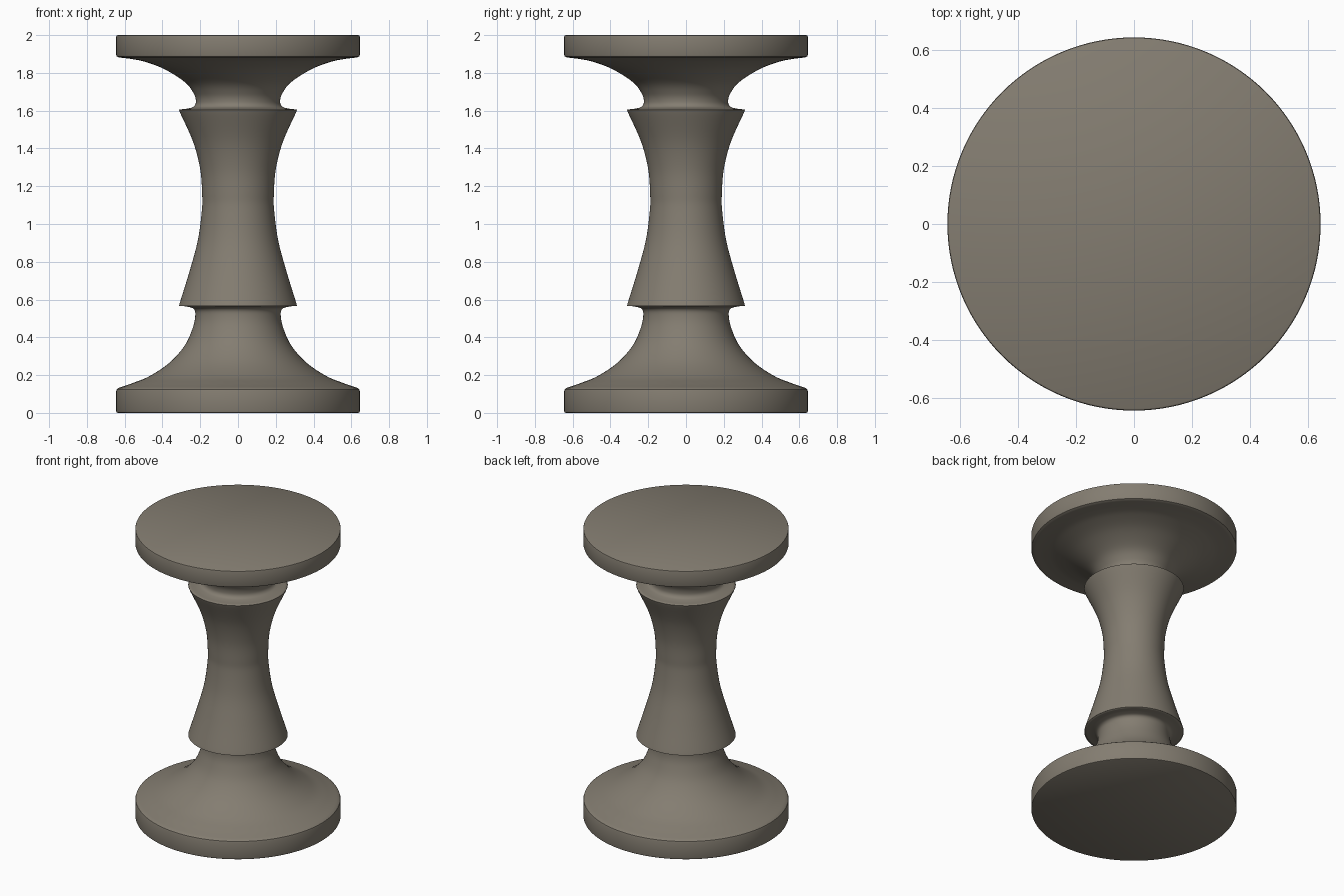
import bpy, bmesh, math
from mathutils import Vector

if "Cube" in bpy.data.objects:
    bpy.data.objects.remove(bpy.data.objects["Cube"])

SEGMENTS = 128
stone = bpy.data.materials.new("warm_grey_stone")
stone.diffuse_color = (0.23, 0.205, 0.165, 1)
stone.use_nodes = True
stone.node_tree.nodes["Principled BSDF"].inputs["Base Color"].default_value = stone.diffuse_color


def smooth_curve(pts, steps=6):
    """Catmull-Rom curve through (radius, height) points."""
    p = [Vector(q) for q in pts]
    p = [2 * p[0] - p[1]] + p + [2 * p[-1] - p[-2]]
    out = []
    for a, b, c, d in zip(p, p[1:], p[2:], p[3:]):
        for i in range(steps):
            t = i / steps
            out.append(0.5 * (2 * b + (c - a) * t + (2 * a - 5 * b + 4 * c - d) * t * t
                              + (3 * b - a - 3 * c + d) * t ** 3))
    return out + [p[-2]]


def lathe(name, profile):
    """Revolve a bottom-to-top profile around z and cap both ends."""
    bm = bmesh.new()
    rings = []
    for r, z in profile:
        rings.append([bm.verts.new((r * math.cos(2 * math.pi * k / SEGMENTS),
                                    r * math.sin(2 * math.pi * k / SEGMENTS), z))
                      for k in range(SEGMENTS)])
    for lo, hi in zip(rings, rings[1:]):
        for k in range(SEGMENTS):
            n = (k + 1) % SEGMENTS
            bm.faces.new((lo[k], lo[n], hi[n], hi[k]))
    bm.faces.new(rings[0][::-1])
    bm.faces.new(rings[-1])
    mesh = bpy.data.meshes.new(name)
    bm.to_mesh(mesh)
    bm.free()
    mesh.materials.append(stone)
    ob = bpy.data.objects.new(name, mesh)
    bpy.context.collection.objects.link(ob)
    bpy.context.view_layer.objects.active = ob
    ob.select_set(True)
    bpy.ops.object.shade_smooth_by_angle(angle=math.radians(35))
    ob.select_set(False)


# bottom disc with softened rims
base = [(0.638, 0), (0.643, 0.003), (0.645, 0.01), (0.645, 0.115), (0.642, 0.125), (0.632, 0.132)]
# flare rising from the base into the lower neck
lower_flare = smooth_curve([(0.632, 0.132), (0.56, 0.157), (0.466, 0.196), (0.36, 0.268), (0.28, 0.36),
                            (0.238, 0.455), (0.226, 0.52), (0.234, 0.55), (0.262, 0.561), (0.302, 0.567)])
# waisted shaft between the two lips
shaft = smooth_curve([(0.309, 0.572), (0.308, 0.583), (0.254, 0.758), (0.212, 0.917), (0.191, 1.076),
                      (0.19, 1.16), (0.2, 1.29), (0.238, 1.436), (0.307, 1.59), (0.309, 1.602)])
# upper neck opening out to the top disc
upper_flare = smooth_curve([(0.302, 1.607), (0.262, 1.612), (0.234, 1.622), (0.223, 1.647), (0.234, 1.69),
                            (0.28, 1.75), (0.386, 1.818), (0.49, 1.858), (0.56, 1.873), (0.632, 1.882)])
# top disc
cap = [(0.642, 1.887), (0.645, 1.895), (0.645, 1.99), (0.643, 1.997), (0.638, 2.0)]

lathe("turned_pedestal", base + lower_flare[1:] + shaft + upper_flare + cap)
